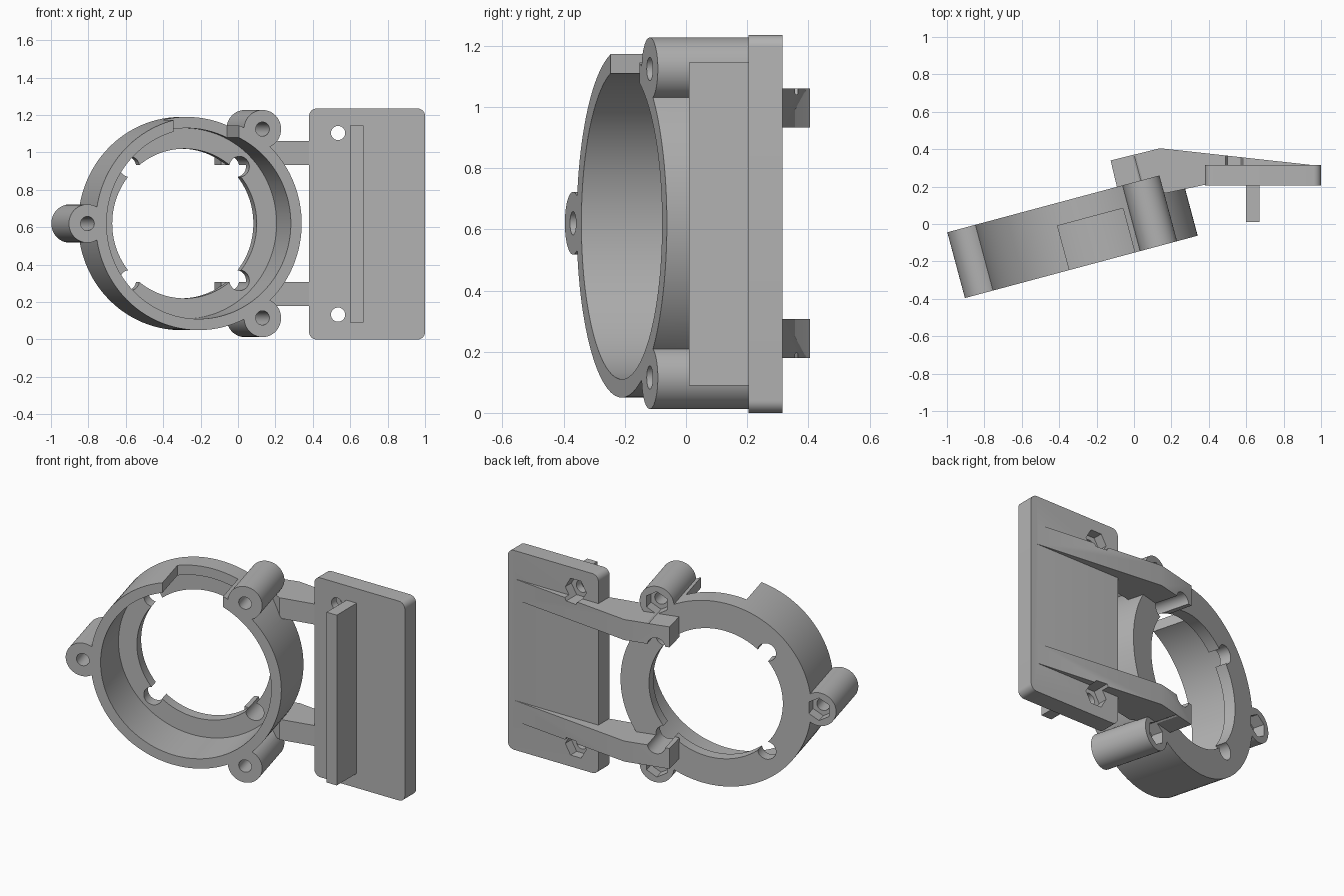
import bpy, bmesh, math
from mathutils import Matrix, Vector

if "Cube" in bpy.data.objects:
    bpy.data.objects.remove(bpy.data.objects["Cube"])

grey = bpy.data.materials.new("light_grey_plastic")
grey.diffuse_color = (0.45, 0.45, 0.45, 1)
grey.use_nodes = True
grey.node_tree.nodes["Principled BSDF"].inputs["Base Color"].default_value = grey.diffuse_color

# Frame of the tilted ring: x across, y depth from the front face, z up
TILT = Matrix.Translation((-0.21, -0.21, 0.62)) @ Matrix.Rotation(math.radians(15), 4, 'Z')
WORLD = Matrix.Identity(4)
DEPTH = 0.364


def finish(bm, name):
    bmesh.ops.recalc_face_normals(bm, faces=bm.faces[:])
    me = bpy.data.meshes.new(name)
    bm.to_mesh(me)
    bm.free()
    me.materials.append(grey)
    ob = bpy.data.objects.new(name, me)
    bpy.context.collection.objects.link(ob)
    return ob


def cylinder(name, r, x, z, y0, y1, frame=TILT, sides=64, turn=0):
    """Cylinder along the frame's y axis."""
    bm = bmesh.new()
    m = (frame @ Matrix.Translation((x, (y0 + y1) / 2, z))
         @ Matrix.Rotation(math.pi / 2, 4, 'X') @ Matrix.Rotation(turn, 4, 'Z'))
    bmesh.ops.create_cone(bm, cap_ends=True, segments=sides, radius1=r, radius2=r,
                          depth=abs(y1 - y0), matrix=m)
    return finish(bm, name)


def prism(name, points, direction, frame=WORLD):
    """Extrude a closed outline of 3D points along a direction."""
    bm = bmesh.new()
    face = bm.faces.new([bm.verts.new(p) for p in points])
    ext = bmesh.ops.extrude_face_region(bm, geom=[face])
    moved = [v for v in ext['geom'] if isinstance(v, bmesh.types.BMVert)]
    bmesh.ops.translate(bm, verts=moved, vec=Vector(direction))
    bm.transform(frame)
    return finish(bm, name)


def box(name, x0, x1, y0, y1, z0, z1, frame=WORLD):
    return prism(name, [(x0, y0, z0), (x1, y0, z0), (x1, y1, z0), (x0, y1, z0)],
                 (0, 0, z1 - z0), frame)


def combine(target, other, operation):
    mod = target.modifiers.new("bool", 'BOOLEAN')
    mod.operation = operation
    mod.solver = 'EXACT'
    mod.object = other
    bpy.context.view_layer.objects.active = target
    bpy.ops.object.modifier_apply(modifier=mod.name)
    bpy.data.objects.remove(other, do_unlink=True)


# Ring housing: outer wall, wide bore, back flange opening, top notch
body = cylinder("ring_bracket", 0.57, 0, 0, 0, DEPTH, sides=128)
combine(body, cylinder("bore", 0.51, 0, 0, -0.1, 0.294, sides=128), 'DIFFERENCE')
combine(body, cylinder("flange_opening", 0.40, 0, 0, 0.2, 0.5, sides=128), 'DIFFERENCE')
combine(body, box("top_notch", -0.14, 0.222, -0.1, 0.245, 0.4, 0.7, TILT), 'DIFFERENCE')

# Three screw bosses around the ring
bosses = [(0.616 * math.cos(math.radians(a)), 0.616 * math.sin(math.radians(a)))
          for a in (55, 180, 305)]
for x, z in bosses:
    combine(body, cylinder("boss", 0.1025, x, z, 0, DEPTH), 'UNION')

# Mounting plate with rounded corners, and its front rib
outline = []
for cx, cz, start in ((0.96, 1.195, 0), (0.42, 1.195, 90), (0.42, 0.04, 180), (0.96, 0.04, 270)):
    for i in range(9):
        a = math.radians(start + i * 90 / 8)
        outline.append((cx + 0.04 * math.cos(a), 0.205, cz + 0.04 * math.sin(a)))
plate = prism("plate", outline, (0, 0.11, 0))
combine(plate, box("rib", 0.60, 0.67, 0.01, 0.25, 0.09, 1.145), 'UNION')

# Two tapered arms joining the plate to the back of the ring
profile = [(-0.125, 0.34), (0.14, 0.405), (0.99, 0.311), (0.99, 0.29), (0.5, 0.26),
           (0.385, 0.211), (0.17, 0.165), (0.10, 0.20), (-0.09, 0.192)]
for z0 in (0.18, 0.933):
    arm = prism("arm", [(x, y, z0) for x, y in profile], (0, 0, 0.127))
    combine(plate, arm, 'UNION')
combine(body, plate, 'UNION')

# Screw holes and hexagonal nut pockets in the bosses
for x, z in bosses:
    combine(body, cylinder("hole", 0.038, x, z, -0.1, 0.5, sides=32), 'DIFFERENCE')
    combine(body, cylinder("nut", 0.07, x, z, 0.294, 0.5, sides=6), 'DIFFERENCE')

# Round bites around the flange opening
for sx in (-1, 1):
    for sz in (-1, 1):
        combine(body, cylinder("bite", 0.055, sx * 0.304, sz * 0.304, 0.27, 0.7, sides=32),
                'DIFFERENCE')

# Screw holes and nut pockets in the plate
for z in (0.133, 1.104):
    combine(body, cylinder("hole", 0.038, 0.535, z, 0.1, 0.5, WORLD, 32), 'DIFFERENCE')
    combine(body, cylinder("nut", 0.072, 0.535, z, 0.255, 0.5, WORLD, 6, math.pi / 6), 'DIFFERENCE')

# Smooth curved walls, crisp edges
body.select_set(True)
bpy.context.view_layer.objects.active = body
bpy.ops.object.shade_smooth_by_angle(angle=math.radians(25))
